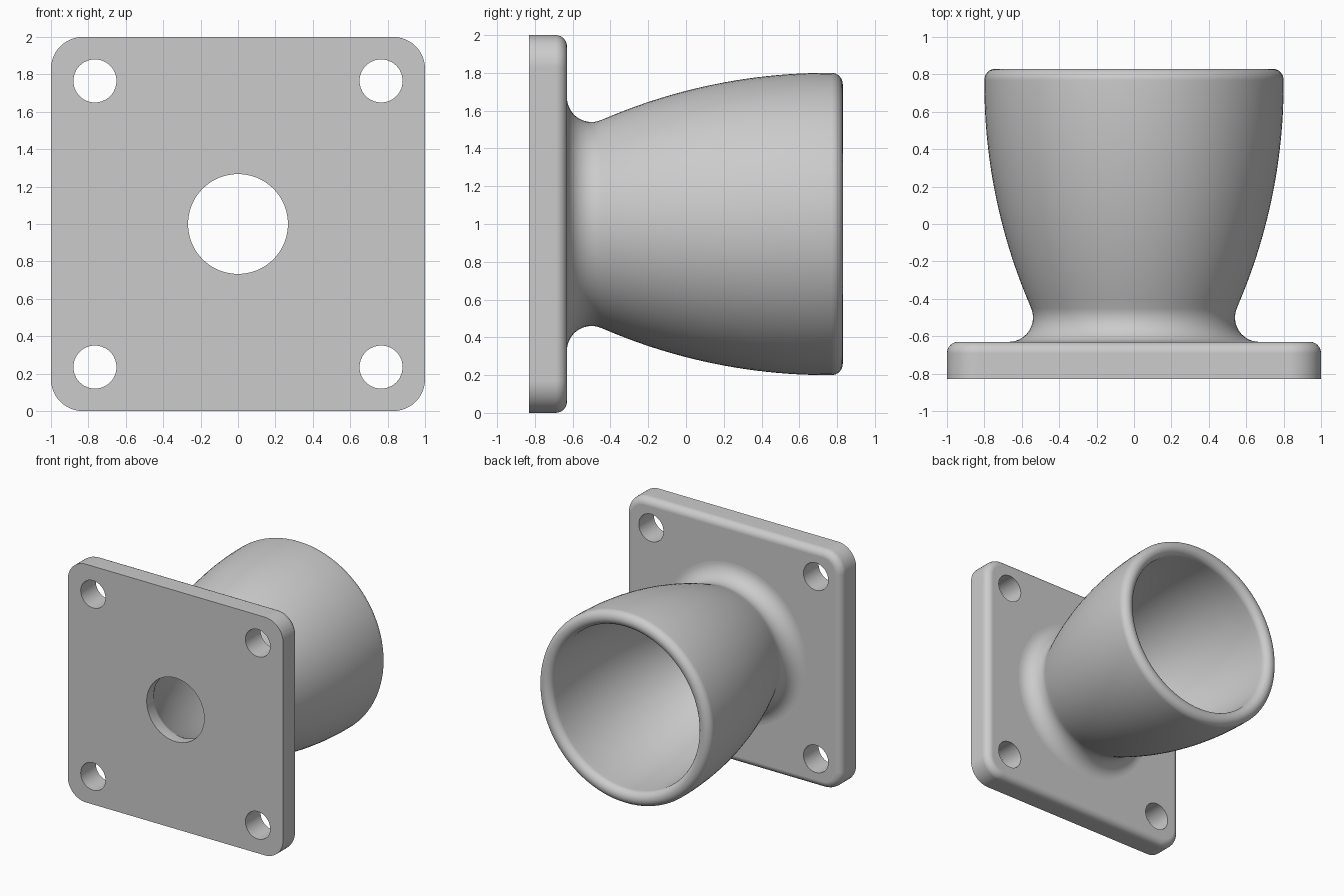
import bpy, bmesh
from math import sin, cos, pi, radians, sqrt
from mathutils import Matrix, Vector

cube = bpy.data.objects.get("Cube")
if cube:
    bpy.data.objects.remove(cube, do_unlink=True)

FRONT, BACK, RIM = -0.83, -0.63, 0.83    # y positions
WALL, BORE = 0.12, 0.267                 # cup wall, centre hole radius
ARC_Y, ARC_R, CUP_R = 0.75, 3.0, 0.80    # big arc of the cup wall

grey = bpy.data.materials.new("plain_grey")
grey.use_nodes = True
grey.diffuse_color = (0.6, 0.6, 0.6, 1)
grey.node_tree.nodes["Principled BSDF"].inputs["Base Color"].default_value = (0.6, 0.6, 0.6, 1)


def make_object(name, bm):
    bmesh.ops.recalc_face_normals(bm, faces=bm.faces)
    mesh = bpy.data.meshes.new(name)
    bm.to_mesh(mesh)
    bm.free()
    mesh.materials.append(grey)
    ob = bpy.data.objects.new(name, mesh)
    bpy.context.collection.objects.link(ob)
    return ob


def activate(ob):
    bpy.ops.object.select_all(action="DESELECT")
    ob.select_set(True)
    bpy.context.view_layer.objects.active = ob


def finish(ob):
    activate(ob)
    bpy.ops.object.shade_smooth_by_angle(angle=radians(25))
    mod = ob.modifiers.new("even_shading", "WEIGHTED_NORMAL")
    mod.keep_sharp = True


def revolve(name, profile, steps=96, closed=True):
    """Turn (radius, y) points about the y axis through z = 1."""
    bm = bmesh.new()
    verts = [bm.verts.new((r, y, 1)) for r, y in profile]
    edges = [bm.edges.new(pair) for pair in zip(verts, verts[1:])]
    if closed:
        edges.append(bm.edges.new((verts[-1], verts[0])))
    bmesh.ops.spin(bm, geom=verts + edges, cent=(0, 0, 1), axis=(0, 1, 0),
                   angle=2 * pi, steps=steps)
    bmesh.ops.remove_doubles(bm, verts=bm.verts, dist=1e-5)
    return make_object(name, bm)


def arc(cr, cy, rad, a0, a1, n):
    angles = [radians(a0 + (a1 - a0) * i / n) for i in range(n + 1)]
    return [(cr + rad * cos(a), cy + rad * sin(a)) for a in angles]


def wall(offset, y0, y1, n):
    """Points along the cup arc, moved inward by offset."""
    rad = ARC_R - offset
    ys = [y0 + (y1 - y0) * i / n for i in range(n + 1)]
    return [(CUP_R - ARC_R + sqrt(rad ** 2 - (y - ARC_Y) ** 2), y) for y in ys]


# Cup: neck fillet, curved outside, rounded rim, curved inside
lip = WALL / 2
profile = arc(0.67, BACK + 0.13, 0.13, 270, 180 - 22, 14)
profile += wall(0, -0.42, RIM - lip, 24)
profile += arc(CUP_R - lip, RIM - lip, lip, 0, 180, 16)[1:-1]
profile += wall(WALL, RIM - lip, BACK, 24)
cup = revolve("cup", profile)
finish(cup)

# Flange plate with rounded corners and a rounded back edge
bm = bmesh.new()
bmesh.ops.create_cube(bm, size=1, matrix=Matrix.Translation((0, (FRONT + BACK) / 2, 1))
                      @ Matrix.Diagonal((2, BACK - FRONT, 2, 1)))
corners = [e for e in bm.edges if abs((e.verts[0].co - e.verts[1].co).y) > 0.1]
bmesh.ops.bevel(bm, geom=corners, offset=0.17, segments=12, profile=0.5, affect="EDGES")
outline = [e for e in bm.edges if all(v.co.y > BACK - 0.001 for v in e.verts)]
bmesh.ops.bevel(bm, geom=outline, offset=0.06, segments=6, profile=0.5, affect="EDGES")
plate = make_object("flange_plate", bm)

# Cutters: flared centre bore and four bolt holes
flare = wall(WALL, -0.742, BACK + 0.05, 6)
flare[0] = (BORE, flare[0][1])
cutters = [revolve("bore_cutter", [(0, FRONT - 0.1), (BORE, FRONT - 0.1)] + flare
                   + [(0, BACK + 0.05)], closed=False)]
for sx in (-1, 1):
    for sz in (-1, 1):
        bm = bmesh.new()
        bmesh.ops.create_cone(bm, cap_ends=True, segments=48, radius1=0.115, radius2=0.115,
                              depth=1, matrix=Matrix.Translation((sx * 0.765, -0.73, 1 + sz * 0.765))
                              @ Matrix.Rotation(pi / 2, 4, "X"))
        cutters.append(make_object("bolt_hole_cutter", bm))

for cutter in cutters:
    cutter.hide_render = True
    activate(plate)
    mod = plate.modifiers.new("hole", "BOOLEAN")
    mod.operation = "DIFFERENCE"
    mod.solver = "EXACT"
    mod.object = cutter
    bpy.ops.object.modifier_apply(modifier=mod.name)
    bpy.data.objects.remove(cutter, do_unlink=True)
finish(plate)
